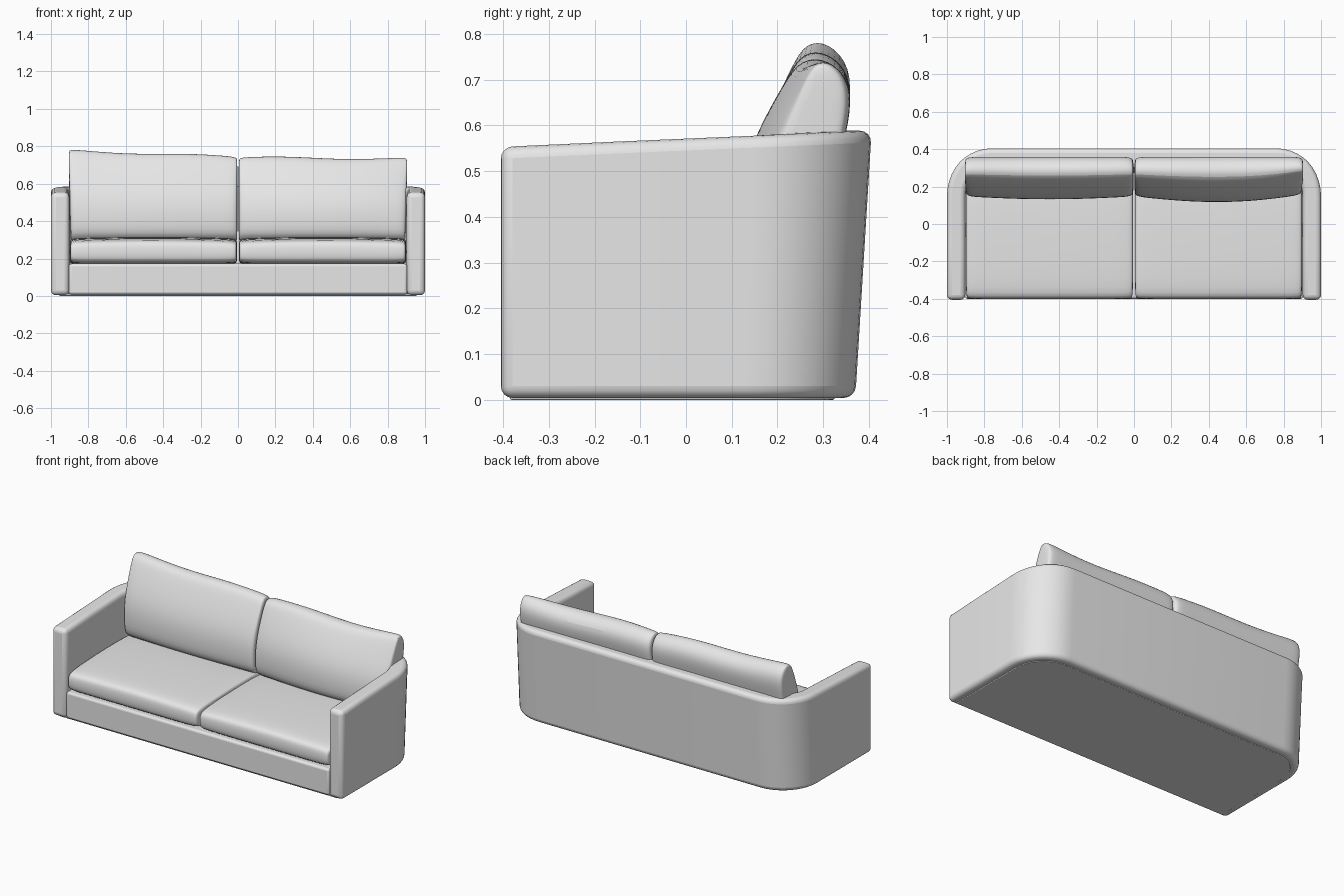
import bpy, bmesh, math

old = bpy.data.objects.get("Cube")
if old:
    bpy.data.objects.remove(old)

fabric = bpy.data.materials.new("light_grey_fabric")
fabric.use_nodes = True
colour = (0.8, 0.8, 0.8, 1)
fabric.diffuse_color = colour
fabric.node_tree.nodes["Principled BSDF"].inputs["Base Color"].default_value = colour


def loft(name, rings, bevel=0, subdivide=0):
    """Skin closed rings of equal length, cap both ends and smooth."""
    bm = bmesh.new()
    rows = [[bm.verts.new(p) for p in ring] for ring in rings]
    n = len(rows[0])
    for a, b in zip(rows, rows[1:]):
        for i in range(n):
            j = (i + 1) % n
            bm.faces.new((a[i], a[j], b[j], b[i]))
    bm.faces.new(rows[0])
    bm.faces.new(rows[-1])
    bmesh.ops.recalc_face_normals(bm, faces=bm.faces)
    mesh = bpy.data.meshes.new(name)
    bm.to_mesh(mesh)
    bm.free()
    obj = bpy.data.objects.new(name, mesh)
    bpy.context.collection.objects.link(obj)
    mesh.materials.append(fabric)
    if bevel:
        mod = obj.modifiers.new("soft_edges", "BEVEL")
        mod.width, mod.segments = bevel, 4
        mod.limit_method, mod.angle_limit = "ANGLE", math.radians(40)
    if subdivide:
        mod = obj.modifiers.new("padding", "SUBSURF")
        mod.levels = mod.render_levels = subdivide
    bpy.ops.object.select_all(action="DESELECT")
    obj.select_set(True)
    bpy.context.view_layer.objects.active = obj
    bpy.ops.object.shade_smooth_by_angle(angle=math.radians(50))
    return obj


def u_path(inset, front, radius=0.24, back=0.37):
    """Plan outline from right front, round the back, to left front."""
    cx, cy, r = 1 - radius, back - radius, radius - inset
    half = [(1 - inset, front), (1 - inset, -0.15)]
    for i in range(11):
        a = math.pi / 2 * i / 10
        half.append((cx + r * math.cos(a), cy + r * math.sin(a)))
    return half + [(-x, y) for x, y in reversed(half)]


def lean(x, y, z):
    """Tip the back of the frame outwards with height."""
    return (x, y + 0.036 * z / 0.59 * min(1, max(0, (y + 0.1) / 0.4)), z)


# Wraparound arms and back
rings = []
for (ox, oy), (ix, iy) in zip(u_path(0, -0.405), u_path(0.098, -0.405)):
    top = 0.553 + 0.046 * (oy + 0.405)
    rings.append([lean(ox, oy, 0.004), lean(ox, oy, top),
                  lean(ix, iy, top), lean(ix, iy, 0.004)])
loft("arms_and_back", rings, bevel=0.026)

# Base behind the front rail
outline = u_path(0.095, -0.4)
loft("seat_base", [[(x, y, z) for x, y in outline] for z in (0.008, 0.172)], bevel=0.014)

# Panel under the frame
outline = u_path(0.045, -0.385)
loft("underside_panel", [[(x, y, z) for x, y in outline] for z in (0, 0.012)], bevel=0.004)


# Seat cushions: padded box sections running across the width
def seat_ring(x, pad, crown):
    low, high = 0.17 + pad, 0.298 - pad + crown
    f, b = -0.402 + pad, 0.29 - pad
    e = 0.025
    return [(x, f, low + e), (x, f, high - e), (x, f + e, high),
            (x, -0.1, high + 0.01), (x, 0.15, high + 0.012), (x, b - e, high),
            (x, b, high - e), (x, b, low + e), (x, b - e, low),
            (x, 0.15, low), (x, -0.1, low), (x, f + e, low)]


for side, name in ((-1, "right"), (1, "left")):
    stations = ((0.004, 0.014, 0), (0.012, 0.004, 0), (0.05, 0, 0.002), (0.25, 0, 0.006),
                (0.5, 0, 0.008), (0.7, 0, 0.005), (0.86, 0, 0.002), (0.892, 0.004, 0),
                (0.9, 0.014, 0))
    loft(name + "_seat_cushion", [seat_ring(side * x, p, c) for x, p, c in stations],
         subdivide=2)

# Back cushions: leaning profile (y, z), bulged in the middle and slumped along the top
profile = [(0.16, 0.29), (0.145, 0.38), (0.148, 0.5), (0.185, 0.61), (0.232, 0.71),
           (0.262, 0.762), (0.315, 0.762), (0.362, 0.71), (0.358, 0.63),
           (0.335, 0.54), (0.32, 0.4), (0.31, 0.29)]


def back_cushion(name, side, tops, bulge, thin):
    rings = []
    steps = 12
    ends = [(-0.004, 0.8), (0.004, 0.93)]
    inner = [(0.03 + 0.84 * i / steps, 1) for i in range(steps + 1)]
    for x, scale in ends + inner + [(0.894, 0.93), (0.902, 0.8)]:
        t = min(1, max(0, x / 0.9))
        top = tops[0] + (tops[1] - tops[0]) * t + 0.006 * math.sin(t * 7)
        puff = bulge * math.sin(math.pi * t)
        ring = []
        for y, z in profile:
            h = (z - 0.29) / 0.472
            front = max(0, min(1, (0.36 - y) / 0.2))
            y += front * (thin * t ** 6 * h - puff)
            y = 0.25 + (y - 0.25) * scale
            z = 0.29 + h * (top - 0.29) - (1 - scale) * 0.06 * h
            ring.append((side * (x + 0.006 + 0.012 * h * t ** 8 - 0.012 * t), y, z))
        rings.append(ring)
    loft(name, rings, subdivide=2)


back_cushion("right_back_cushion", -1, (0.745, 0.782), 0.015, 0.0)
back_cushion("left_back_cushion", 1, (0.742, 0.738), 0.03, 0.045)
